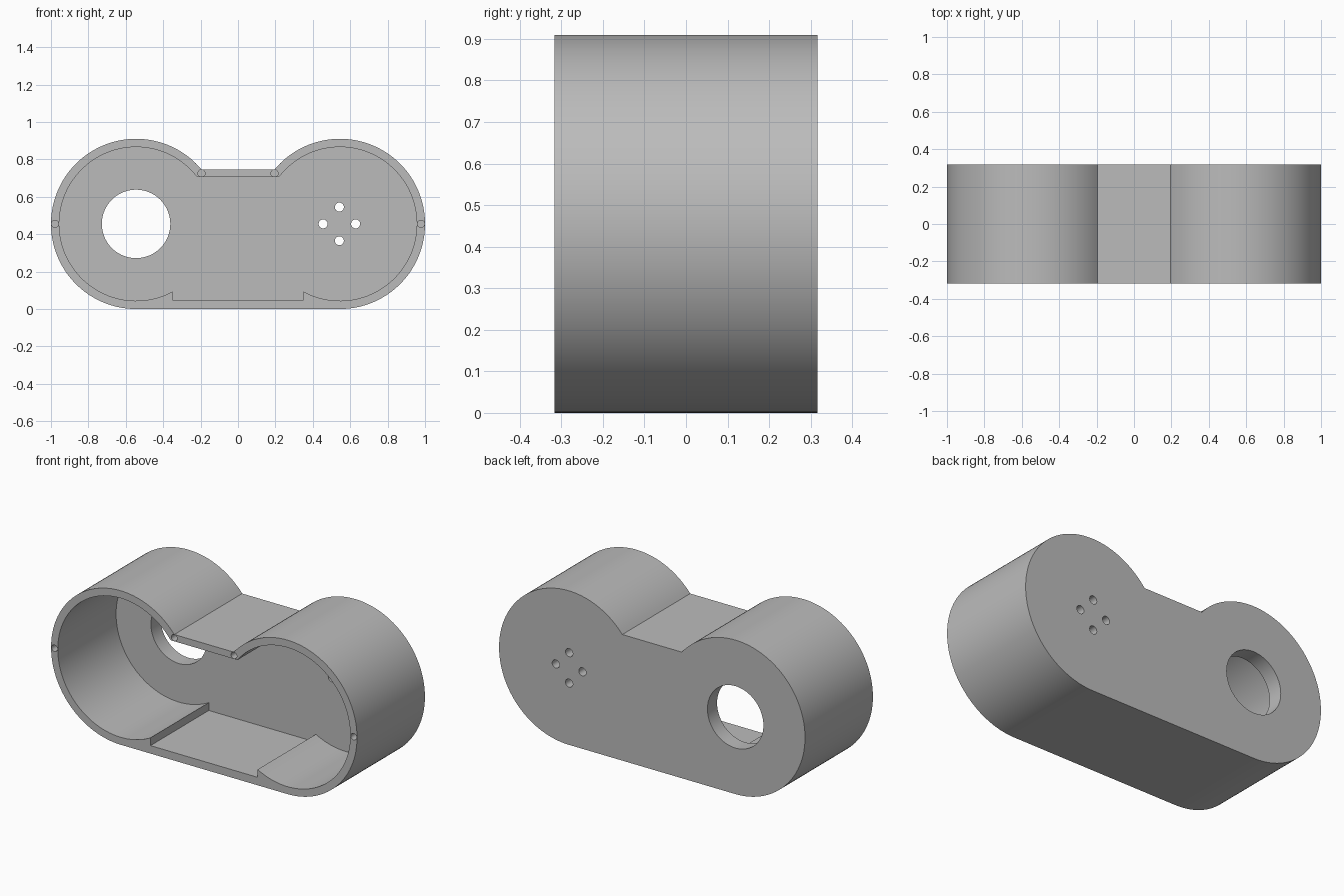
import bpy, bmesh
from math import pi, sin, cos, asin, acos

if "Cube" in bpy.data.objects:
    bpy.data.objects.remove(bpy.data.objects["Cube"])

LOBE_X, LOBE_Z = 0.545, 0.455
FRONT, BACK = -0.317, 0.317
WALL_BACK = 0.09

grey = bpy.data.materials.new("plain grey")
grey.use_nodes = True
colour = (0.50, 0.50, 0.50, 1)
grey.diffuse_color = colour
grey.node_tree.nodes["Principled BSDF"].inputs["Base Color"].default_value = colour


def lobe_arc(radius, start, end, steps=80):
    angles = [start + (end - start) * i / steps for i in range(steps + 1)]
    return [(LOBE_X + radius * cos(a), LOBE_Z + radius * sin(a)) for a in angles]


def mirrored(half):
    return half + [(-x, z) for x, z in reversed(half)]


def circle(x, z, radius, steps=48):
    return [(x + radius * cos(2 * pi * i / steps), z + radius * sin(2 * pi * i / steps))
            for i in range(steps)]


def prism(name, outline, y0, y1):
    """Extrude an x-z outline from y0 to y1."""
    bm = bmesh.new()
    face = bm.faces.new([bm.verts.new((x, y0, z)) for x, z in outline])
    extruded = bmesh.ops.extrude_face_region(bm, geom=[face])["geom"]
    verts = [v for v in extruded if isinstance(v, bmesh.types.BMVert)]
    bmesh.ops.translate(bm, verts=verts, vec=(0, y1 - y0, 0))
    bmesh.ops.recalc_face_normals(bm, faces=bm.faces)
    mesh = bpy.data.meshes.new(name)
    bm.to_mesh(mesh)
    bm.free()
    mesh.materials.append(grey)
    obj = bpy.data.objects.new(name, mesh)
    bpy.context.collection.objects.link(obj)
    return obj


# Outer body: two round lobes, flat base, low bridge
bridge = 0.745
outer = mirrored(lobe_arc(0.455, -pi / 2, pi - asin((bridge - LOBE_Z) / 0.455)))
housing = prism("housing", outer, FRONT, BACK)

# Cavity open to the front, with a recessed floor step
inner_r, step_x, ceiling = 0.411, 0.35, 0.705
start = -acos((step_x - LOBE_X) / inner_r)
end = pi - asin((ceiling - LOBE_Z) / inner_r)
inner = mirrored([(step_x, 0.047)] + lobe_arc(inner_r, start, end))
cutters = [prism("cavity_cutter", inner, FRONT - 0.1, BACK - WALL_BACK)]

# Holes through the back wall: one large port and four small ones
cutters.append(prism("port_cutter", circle(-LOBE_X, LOBE_Z, 0.183, 96), 0.1, BACK + 0.1))
for dx, dz in ((1, 0), (-1, 0), (0, 1), (0, -1)):
    outline = circle(LOBE_X - 0.003 + 0.087 * dx, LOBE_Z + 0.09 * dz, 0.024)
    cutters.append(prism("small_hole_cutter", outline, 0.1, BACK + 0.1))

# Blind screw holes in the front rim
for side in (-1, 1):
    for x, z in ((0.978, LOBE_Z), (0.195, 0.7255)):
        cutters.append(prism("screw_hole_cutter", circle(side * x, z, 0.0192, 32),
                             FRONT - 0.1, FRONT + 0.2))

bpy.context.view_layer.objects.active = housing
for cutter in cutters:
    cutter.hide_render = True
    mod = housing.modifiers.new("cut", 'BOOLEAN')
    mod.operation, mod.solver, mod.object = 'DIFFERENCE', 'EXACT', cutter
    bpy.ops.object.modifier_apply(modifier=mod.name)
    bpy.data.objects.remove(cutter)

bpy.ops.object.select_all(action='DESELECT')
housing.select_set(True)
bpy.ops.object.shade_smooth_by_angle(angle=pi / 6)
